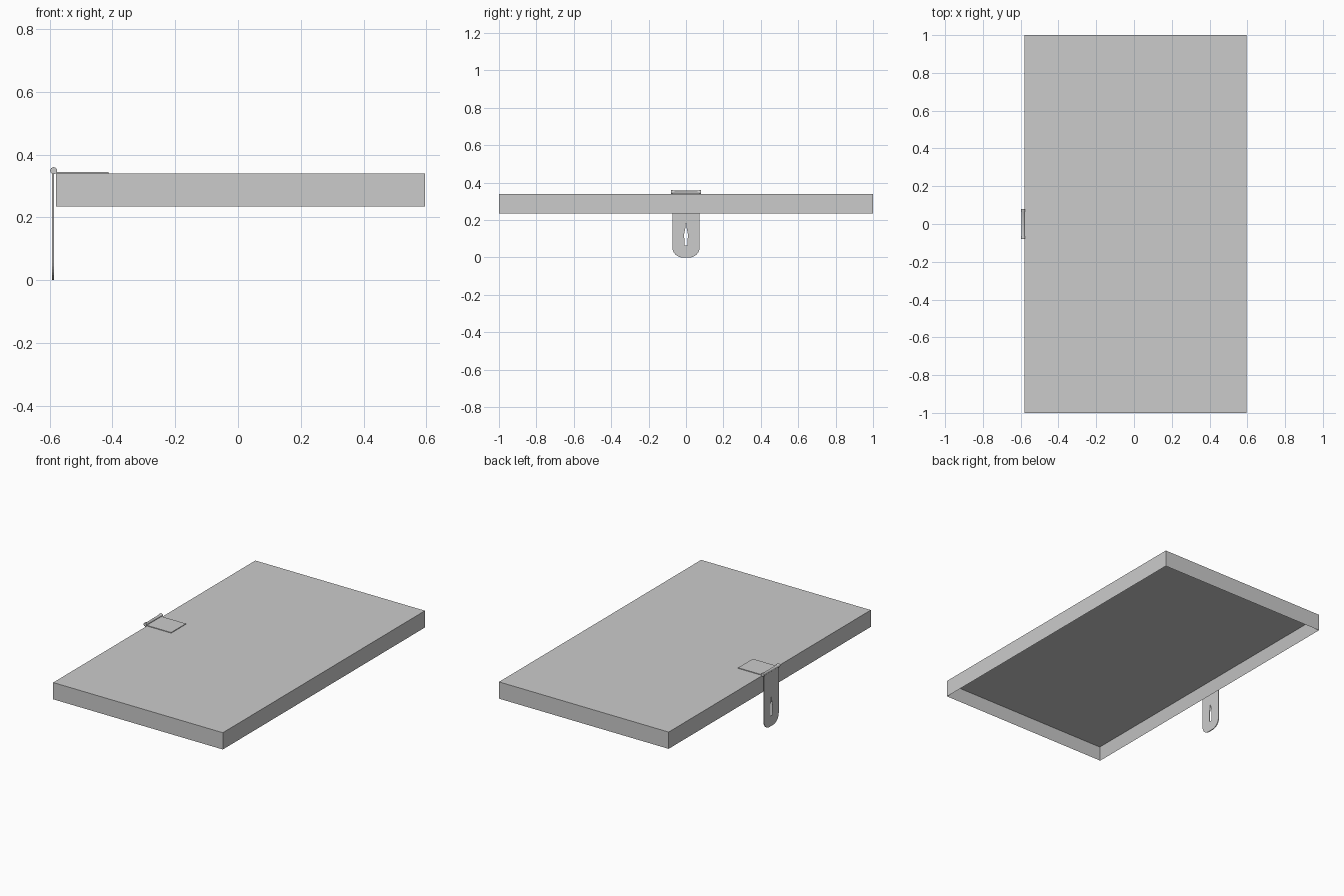
import bpy, bmesh
from math import sin, cos, pi, radians
from mathutils import Matrix

if "Cube" in bpy.data.objects:
    bpy.data.objects.remove(bpy.data.objects["Cube"])

def make_object(name, bm):
    bmesh.ops.recalc_face_normals(bm, faces=bm.faces)
    me = bpy.data.meshes.new(name)
    bm.to_mesh(me)
    bm.free()
    ob = bpy.data.objects.new(name, me)
    bpy.context.collection.objects.link(ob)
    return ob

def box(bm, x0, x1, y0, y1, z0, z1):
    m = Matrix.Translation(((x0+x1)/2, (y0+y1)/2, (z0+z1)/2)) @ Matrix.Diagonal((x1-x0, y1-y0, z1-z0, 1))
    return bmesh.ops.create_cube(bm, size=1, matrix=m)['verts']

# Lid: shallow tray, open underneath
bm = bmesh.new()
box(bm, -0.58, 0.595, -1, 1, 0.235, 0.34)
bm.faces.ensure_lookup_table()
bottom = min(bm.faces, key=lambda f: f.calc_center_median().z)
bmesh.ops.inset_region(bm, faces=[bottom], thickness=0.03)
bmesh.ops.translate(bm, verts=bottom.verts[:], vec=(0, 0, 0.075))
make_object("lid", bm)

# Hinge leaf lying on the lid
bm = bmesh.new()
box(bm, -0.585, -0.412, -0.073, 0.073, 0.339, 0.344)
make_object("hinge_leaf", bm)

# Hanging strap: rounded lower corners and a tapered keyhole slot
r, w = 0.055, 0.073
outline = [(w, 0.345)]
for side in (1, -1):
    arc = [(side * (w - r + r * cos(a * pi / 16)), r - r * sin(a * pi / 16)) for a in range(9)]
    outline += arc if side == 1 else arc[::-1]
outline.append((-w, 0.345))
slot = [(-0.008, 0.064), (0.008, 0.064), (0.010, 0.125), (0.003, 0.16), (0.001, 0.187),
        (-0.001, 0.187), (-0.003, 0.16), (-0.010, 0.125)]
bm = bmesh.new()
edges = []
for loop in (outline, slot):
    vs = [bm.verts.new((-0.5915, y, z)) for y, z in loop]
    edges += [bm.edges.new((vs[i - 1], vs[i])) for i in range(len(vs))]
bmesh.ops.triangle_fill(bm, use_beauty=True, edges=edges)
ext = bmesh.ops.extrude_face_region(bm, geom=bm.faces[:], use_keep_orig=True)
bmesh.ops.translate(bm, verts=[g for g in ext['geom'] if isinstance(g, bmesh.types.BMVert)], vec=(0.005, 0, 0))
make_object("hanging_strap", bm)

# Hinge barrel: lathed profile with wider end collars
profile = [(-0.08, 0.011), (-0.07, 0.011), (-0.062, 0.008), (0.062, 0.008), (0.07, 0.011), (0.08, 0.011)]
bm = bmesh.new()
n = 16
rings = [[bm.verts.new((-0.587 + rad * cos(2*pi*i/n), y, 0.349 + rad * sin(2*pi*i/n))) for i in range(n)]
         for y, rad in profile]
for a, b in zip(rings, rings[1:]):
    for i in range(n):
        bm.faces.new((a[i-1], a[i], b[i], b[i-1]))
bm.faces.new(rings[0])
bm.faces.new(rings[-1])
barrel = make_object("hinge_barrel", bm)
bpy.context.view_layer.objects.active = barrel
barrel.select_set(True)
bpy.ops.object.shade_smooth_by_angle(angle=radians(30))
